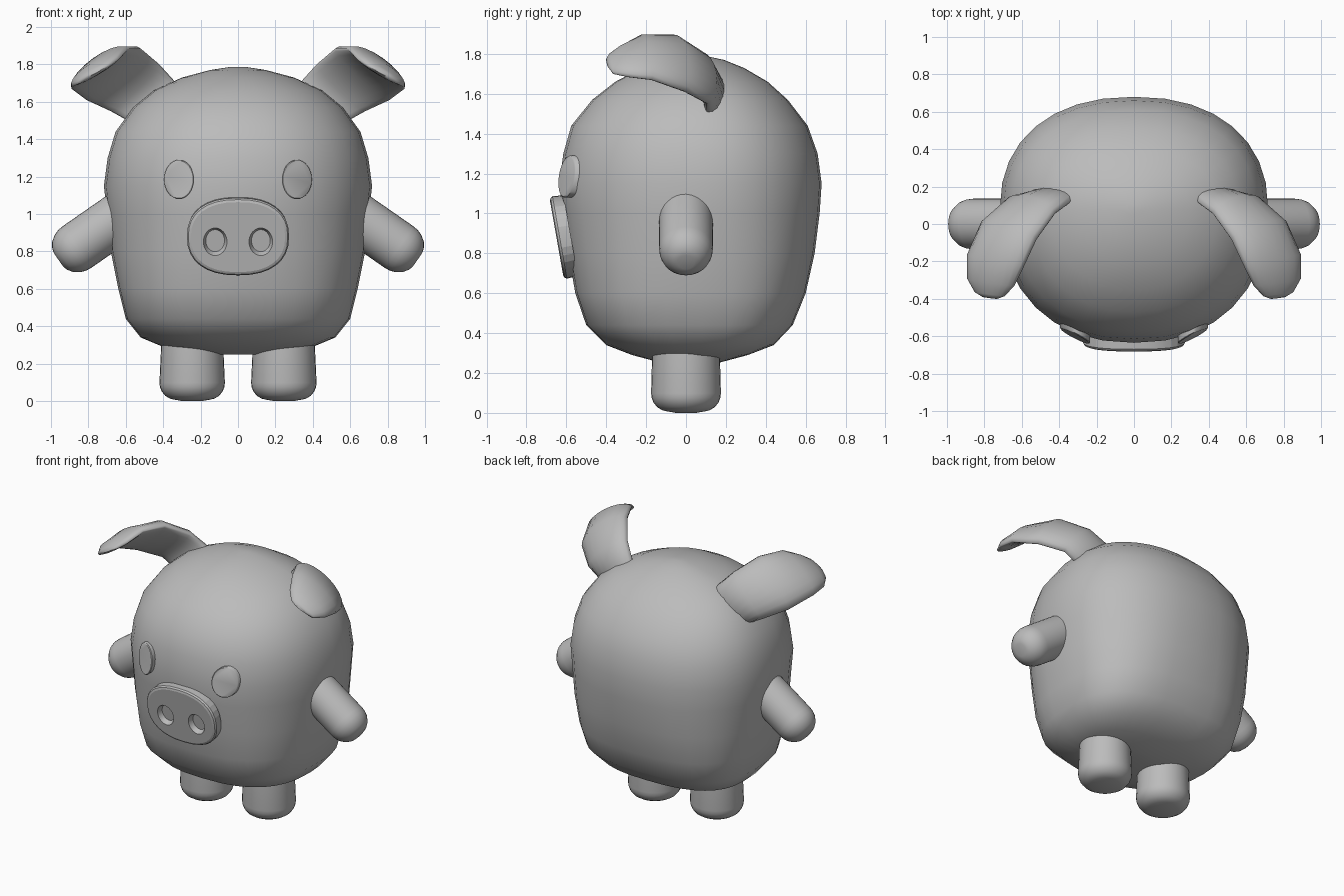
import bpy, bmesh, math
from mathutils import Vector, Matrix

if "Cube" in bpy.data.objects:
    bpy.data.objects.remove(bpy.data.objects["Cube"])

grey = bpy.data.materials.new("soft grey")
grey.use_nodes = True
grey.diffuse_color = (0.5, 0.5, 0.5, 1)
grey.node_tree.nodes["Principled BSDF"].inputs["Base Color"].default_value = (0.5, 0.5, 0.5, 1)


def smooth(obj, angle):
    """Shade one object smooth, keeping edges above the angle sharp."""
    bpy.ops.object.select_all(action='DESELECT')
    obj.select_set(True)
    bpy.context.view_layer.objects.active = obj
    bpy.ops.object.shade_smooth_by_angle(angle=math.radians(angle))


def loft(name, rings, angle=40):
    """Skin closed rings of points, cap both ends and shade smooth."""
    bm = bmesh.new()
    loops = [[bm.verts.new(p) for p in ring] for ring in rings]
    for a, b in zip(loops, loops[1:]):
        for i in range(len(a)):
            j = (i + 1) % len(a)
            bm.faces.new((a[i], a[j], b[j], b[i]))
    bm.faces.new(loops[0])
    bm.faces.new(loops[-1])
    bmesh.ops.recalc_face_normals(bm, faces=bm.faces)
    mesh = bpy.data.meshes.new(name)
    bm.to_mesh(mesh)
    bm.free()
    mesh.materials.append(grey)
    obj = bpy.data.objects.new(name, mesh)
    bpy.context.collection.objects.link(obj)
    smooth(obj, angle)
    return obj


def oval(rx, front, back, z, power=2, count=32):
    """Superellipse ring in the xy plane with separate front and back depths."""
    pts = []
    for i in range(count):
        a = math.tau * i / count
        c, s = math.cos(a), math.sin(a)
        depth = back if s > 0 else front
        pts.append(Vector((rx * math.copysign(abs(c) ** (2 / power), c),
                           depth * math.copysign(abs(s) ** (2 / power), s), z)))
    return pts


def stack(name, profile, matrix, power=2, angle=40):
    """Loft ovals (rx, ry, z) and place them with a matrix."""
    return loft(name, [[matrix @ p for p in oval(rx, ry, ry, z, power)]
                       for rx, ry, z in profile], angle)


# Body: height, half width, front, back, squareness; widest behind the middle
BODY = [
    (.25, .15, -.12, .16, 2), (.29, .40, -.27, .31, 2.3), (.34, .52, -.40, .44, 2.6),
    (.44, .60, -.50, .535, 2.7), (.60, .64, -.555, .60, 2.6), (.80, .68, -.59, .645, 2.4),
    (1.0, .70, -.62, .67, 2.3), (1.15, .717, -.635, .68, 2.25), (1.3, .697, -.615, .66, 2.25),
    (1.44, .655, -.575, .61, 2.2), (1.57, .56, -.47, .51, 2.2), (1.66, .45, -.355, .41, 2.1),
    (1.73, .30, -.22, .29, 2), (1.77, .15, -.08, .19, 2), (1.787, .04, .05, .11, 2)]
WIDEST = .08
loft("body", [[p + Vector((0, WIDEST, 0))
               for p in oval(w, WIDEST - f, b - WIDEST, z, n)]
              for z, w, f, b, n in BODY], 60)

# Ear sections: inner edge, outer edge, thickness
EAR = [
    ((.28, .10, 1.63), (.51, .08, 1.46), .09), ((.33, .13, 1.70), (.59, .11, 1.50), .10),
    ((.42, .06, 1.80), (.68, .11, 1.55), .10), ((.52, -.08, 1.885), (.81, .0, 1.61), .11),
    ((.59, -.23, 1.885), (.89, -.17, 1.67), .085), ((.64, -.33, 1.83), (.89, -.29, 1.685), .065),
    ((.69, -.385, 1.795), (.85, -.365, 1.70), .04), ((.73, -.40, 1.775), (.81, -.39, 1.735), .02)]


def ear_rings(side):
    mids = [(Vector(a) + Vector(b)) / 2 for a, b, t in EAR]
    rings = []
    for k, (a, b, t) in enumerate(EAR):
        half = (Vector(b) - Vector(a)) / 2
        along = mids[min(k + 1, len(EAR) - 1)] - mids[max(k - 1, 0)]
        normal = along.cross(half).normalized()
        if normal.y + normal.z < 0:
            normal.negate()
        ring = []
        for i in range(20):
            u = math.tau * i / 20
            s = math.sin(u)
            p = mids[k] + half * math.cos(u) + normal * t * s * (.8 if s > 0 else .3)
            ring.append(Vector((side * p.x, p.y, p.z)))
        rings.append(ring)
    return rings


# Rounded end shared by the limbs: inset factor and height in radii
ROUND = [(math.cos(math.radians(d)), 1 - math.sin(math.radians(d)))
         for d in (85, 70, 50, 30, 15, 0)]

for side, label in ((1, "left"), (-1, "right")):
    loft(label + "_ear", ear_rings(side), 70)

    # Legs with softly domed soles
    leg = [(.09 + .085 * c, .09 + .085 * c, .008 + .09 * h) for c, h in ROUND]
    stack(label + "_leg", [(.05, .05, 0)] + leg + [(.163, .168, .36)],
          Matrix.Translation((side * .245, 0, 0)), angle=60)

    # Arms, sloping down and outwards
    tip, root = Vector((side * .96, 0, .755)), Vector((side * .55, 0, 1.04))
    aim = (root - tip).to_track_quat('Z', 'Y').to_matrix().to_4x4()
    arm = [(.135 * (.25 + .75 * c), .135 * (.25 + .75 * c), .12 * h) for c, h in ROUND]
    stack(label + "_arm", arm + [(.135, .135, .45)], Matrix.Translation(tip) @ aim, angle=60)

    # Eyes: discs pushed straight forward, their fronts slanted along the face
    slant = Matrix(((1, 0, 0, side * .315), (side * .5, .13, -1, -.592),
                    (0, 1, 0, 1.185), (0, 0, 0, 1)))
    stack(label + "_eye", [(.08, .105, -.05), (.08, .105, .003), (.075, .1, .008)], slant)

# Snout, leaning forward at the top
lean = Matrix.Translation((0, -.647, .877)) @ Matrix.Rotation(math.radians(100), 4, 'X')
snout = stack("snout", [(.27, .205, -.07), (.273, .21, -.014), (.266, .203, -.003),
                        (.252, .19, .002)], lean, 2.35)

# Nostrils cut into the snout, narrowing inwards
for side in (1, -1):
    cutter = stack("nostril_cutter", [(.05, .06, -.032), (.063, .075, .002), (.063, .075, .1)],
                   lean @ Matrix.Translation((side * .122, -.025, 0)))
    cutter.hide_render = True
    cut = snout.modifiers.new("nostril", 'BOOLEAN')
    cut.operation = 'DIFFERENCE'
    cut.solver = 'EXACT'
    cut.object = cutter
    bpy.context.view_layer.objects.active = snout
    bpy.ops.object.modifier_apply(modifier=cut.name)
    bpy.data.objects.remove(cutter)
smooth(snout, 12)
